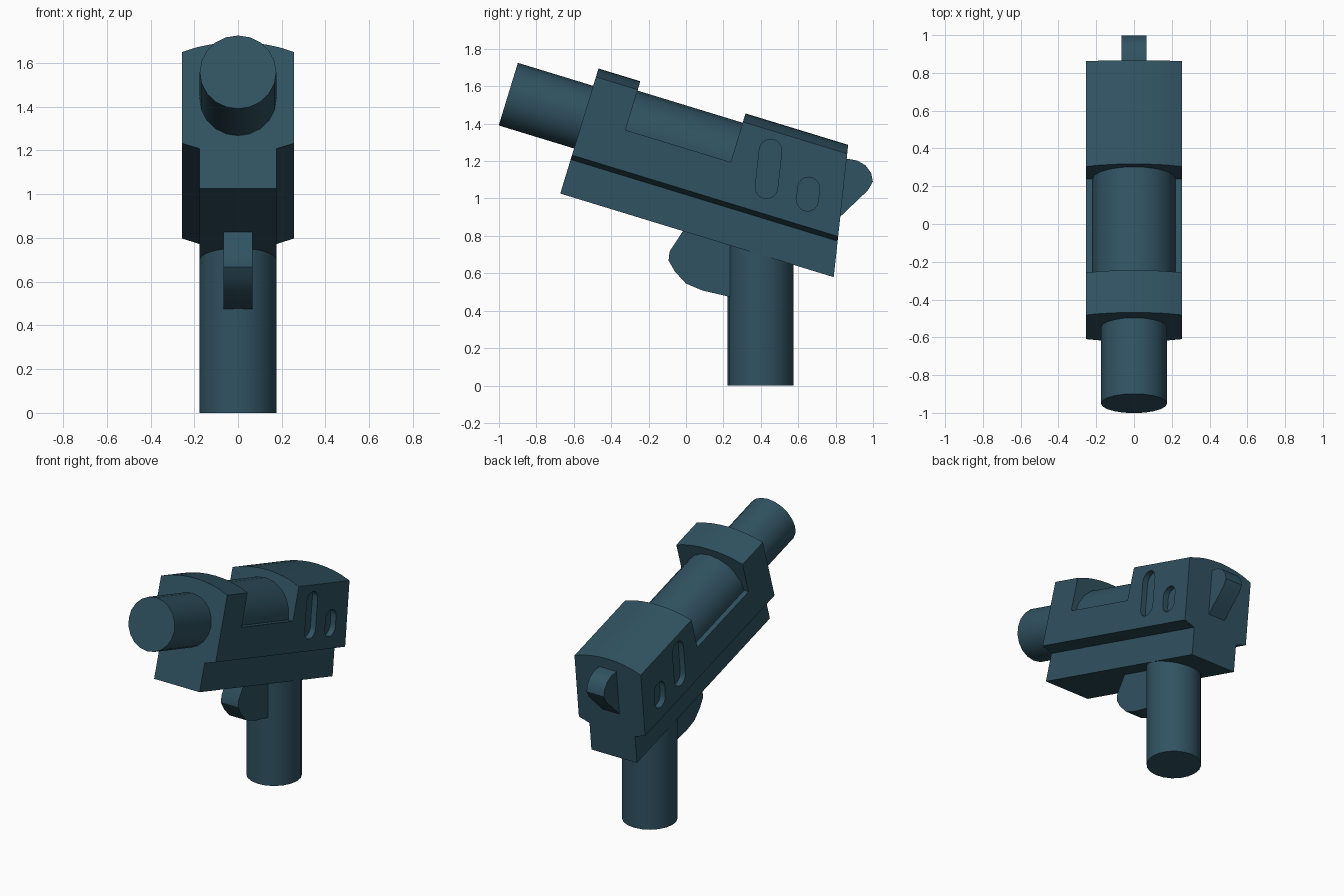
import bpy, bmesh
from math import sin, cos, pi, radians, atan2

if "Cube" in bpy.data.objects:
    bpy.data.objects.remove(bpy.data.objects["Cube"])

TILT = radians(17)
SIDES = 20
paint = bpy.data.materials.new("dark_teal")
paint.diffuse_color = (0.03, 0.085, 0.12, 1)
paint.use_nodes = True
paint.node_tree.nodes["Principled BSDF"].inputs["Base Color"].default_value = paint.diffuse_color


def tilt(x, u, v):
    """Gun-axis coordinates (u back along the body, v up) to world."""
    return (x, u * cos(TILT) + v * sin(TILT), -u * sin(TILT) + v * cos(TILT))


def loft(name, *ring_pairs, smooth=True):
    """Closed solid(s), each spanning two rings of matching points."""
    bm = bmesh.new()
    for a, b in ring_pairs:
        va, vb = [bm.verts.new(p) for p in a], [bm.verts.new(p) for p in b]
        n = len(va)
        bm.faces.new(va)
        bm.faces.new(vb[::-1])
        for i in range(n):
            j = (i + 1) % n
            bm.faces.new((va[j], va[i], vb[i], vb[j]))
    bmesh.ops.recalc_face_normals(bm, faces=bm.faces)
    me = bpy.data.meshes.new(name)
    bm.to_mesh(me)
    bm.free()
    ob = bpy.data.objects.new(name, me)
    bpy.context.collection.objects.link(ob)
    me.materials.append(paint)
    if smooth:
        shade(ob)
    return ob


def shade(ob):
    bpy.ops.object.select_all(action='DESELECT')
    ob.select_set(True)
    bpy.context.view_layer.objects.active = ob
    bpy.ops.object.shade_smooth_by_angle(angle=radians(30))


def slab(profile, x0, x1):
    """Ring pair: side profile (y, z) spread across x."""
    return [(x0, y, z) for y, z in profile], [(x1, y, z) for y, z in profile]


def circle(r, cx=0, cy=0):
    return [(cx + r * sin(2 * pi * i / SIDES), cy + r * cos(2 * pi * i / SIDES))
            for i in range(SIDES)]


def tube(r, u0, u1, v=1.212):
    """Ring pair: cylinder along the gun axis."""
    c = circle(r, 0, v)
    return [tilt(x, u0, w) for x, w in c], [tilt(x, u1, w) for x, w in c]


def capsule(y0, z0, y1, z1, r, n=8):
    """Slot outline around the line from the upper to the lower centre."""
    a = atan2(z0 - z1, y0 - y1) - pi / 2
    top = [(y0 + r * cos(a + pi * i / n), z0 + r * sin(a + pi * i / n)) for i in range(n + 1)]
    low = [(y1 - r * cos(a + pi * i / n), z1 - r * sin(a + pi * i / n)) for i in range(n + 1)]
    return top + low


def body_block(section, front=-0.943):
    """Ring pair: cross-section (x, v) with a slanted rear wall."""
    return ([tilt(x, front, v) for x, v in section],
            [tilt(x, 0.453 + (1.484 - v) * 0.19, v) for x, v in section])


def cut(target, cutter):
    mod = target.modifiers.new("cut", 'BOOLEAN')
    mod.operation, mod.solver, mod.object = 'DIFFERENCE', 'EXACT', cutter
    cutter.hide_render = True
    bpy.context.view_layer.objects.active = target
    bpy.ops.object.modifier_apply(modifier=mod.name)
    bpy.data.objects.remove(cutter)


# Body: wide arched upper part stepping in to a narrow lower rail
half = [(0.175, 0.785), (0.175, 0.975), (0.255, 1.0), (0.255, 1.437),
        (0.19, 1.459), (0.127, 1.473), (0.064, 1.481)]
section = half + [(0, 1.484)] + [(-x, v) for x, v in reversed(half)]
body = loft("body", body_block(section), smooth=False)

# Notch across the top of the body
notch = [(-0.4, 1.212), (0.4, 1.212), (0.4, 1.7), (-0.4, 1.7)]
cut(body, loft("notch_cutter", ([tilt(x, -0.709, v) for x, v in notch],
                                [tilt(x, -0.121, v) for x, v in notch]), smooth=False))

# Recessed slots on both sides
outlines = [capsule(0.452, 1.257, 0.430, 1.059, 0.06), capsule(0.655, 1.056, 0.650, 0.990, 0.058)]
cut(body, loft("slot_cutter", *[slab(o, s * 0.215, s * 0.32) for o in outlines for s in (1, -1)],
               smooth=False))
shade(body)

# Barrel and the exposed chamber in the notch
loft("barrel", tube(0.175, -1.364, -0.92))
loft("chamber", tube(0.22, -0.72, -0.11))

# Upright round grip
ring = circle(0.176, 0, 0.398)
loft("grip", ([(x, y, 0) for x, y in ring], [(x, y, 0.8) for x, y in ring]))

# Trigger guard
loft("trigger", slab([(0.03, 0.9), (-0.02, 0.82), (-0.088, 0.716), (-0.093, 0.668), (-0.06, 0.61),
                      (0, 0.545), (0.088, 0.508), (0.23, 0.475), (0.4, 0.475), (0.4, 0.78)],
                     -0.066, 0.066))

# Rear hammer
loft("hammer", slab([(0.78, 1.225), (0.864, 1.212), (0.915, 1.203), (0.96, 1.177), (0.99, 1.136),
                     (0.999, 1.09), (0.972, 1.043), (0.826, 0.904), (0.78, 0.87)], -0.066, 0.066))
